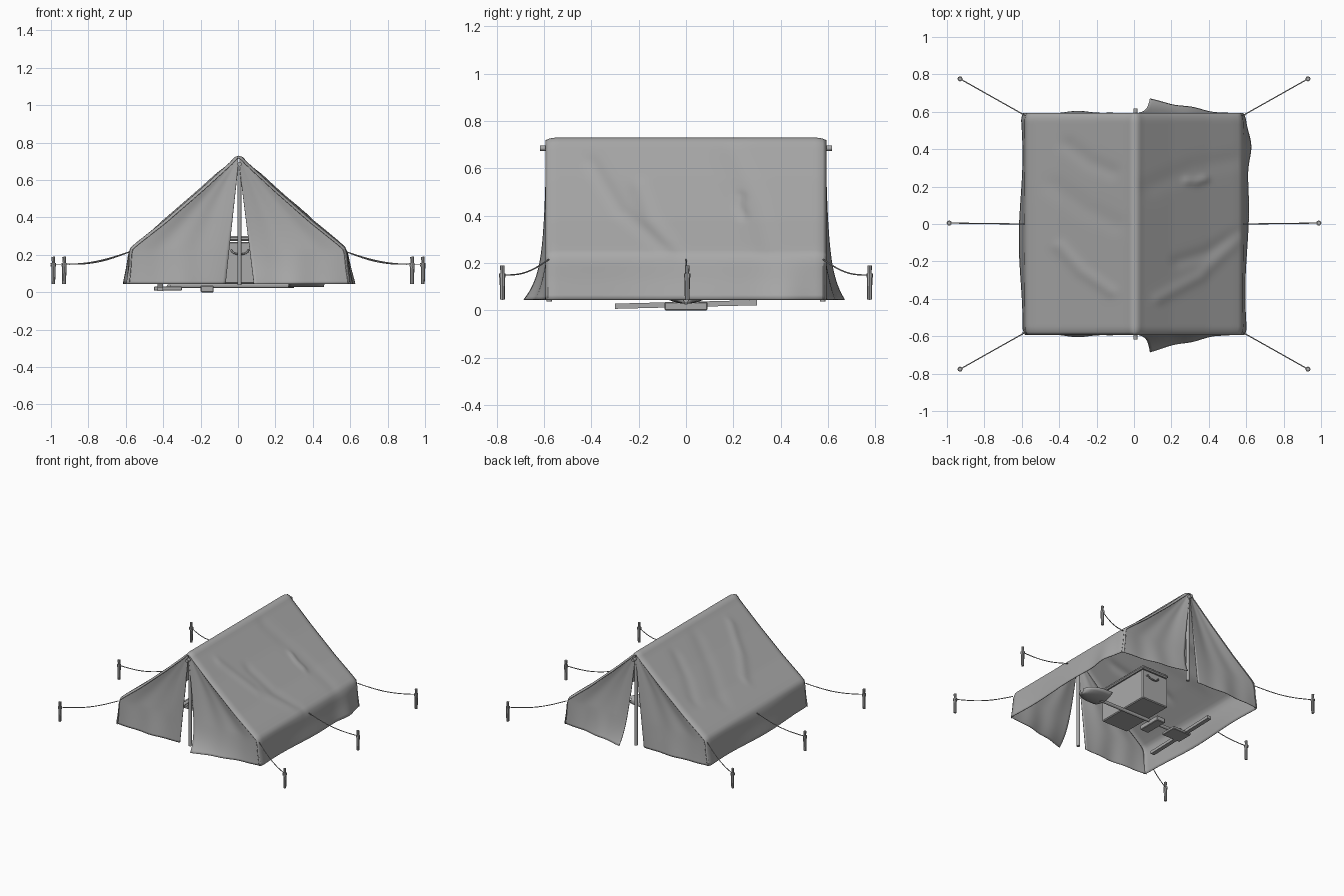
import bpy, bmesh, math
from mathutils import Vector

cube = bpy.data.objects.get("Cube")
if cube:
    bpy.data.objects.remove(cube, do_unlink=True)

grey = bpy.data.materials.new("plain_grey")
grey.use_nodes = True
grey.diffuse_color = (0.4, 0.4, 0.4, 1)
grey.node_tree.nodes["Principled BSDF"].inputs["Base Color"].default_value = (0.4, 0.4, 0.4, 1)


def finish(name, bm, smooth=True):
    bmesh.ops.recalc_face_normals(bm, faces=bm.faces)
    mesh = bpy.data.meshes.new(name)
    bm.to_mesh(mesh)
    bm.free()
    mesh.materials.append(grey)
    for p in mesh.polygons:
        p.use_smooth = smooth
    ob = bpy.data.objects.new(name, mesh)
    bpy.context.collection.objects.link(ob)
    return ob


def sheet(name, nu, nv, fn):
    """Thin cloth sheet from a function of u and v."""
    bm = bmesh.new()
    rows = [[bm.verts.new(fn(i / nu, j / nv)) for j in range(nv + 1)] for i in range(nu + 1)]
    for i in range(nu):
        for j in range(nv):
            bm.faces.new((rows[i][j], rows[i + 1][j], rows[i + 1][j + 1], rows[i][j + 1]))
    ob = finish(name, bm)
    solid = ob.modifiers.new("thickness", "SOLIDIFY")
    solid.thickness = 0.004
    solid.offset = 0
    return ob


def box(name, lo, hi, bevel=0.0):
    bm = bmesh.new()
    bmesh.ops.create_cube(bm, size=1)
    for v in bm.verts:
        v.co = [a + (b - a) * (c + 0.5) for a, b, c in zip(lo, hi, v.co)]
    if bevel:
        bmesh.ops.bevel(bm, geom=bm.edges[:], offset=bevel, segments=1, affect="EDGES")
    return finish(name, bm, False)


def rod(name, a, b, r1, r2=None, sides=12):
    a, b = Vector(a), Vector(b)
    bm = bmesh.new()
    bmesh.ops.create_cone(bm, cap_ends=True, segments=sides, radius1=r1,
                          radius2=r1 if r2 is None else r2, depth=(b - a).length)
    turn = (b - a).to_track_quat("Z", "Y")
    for v in bm.verts:
        v.co = turn @ v.co + (a + b) / 2
    finish(name, bm, False)


def cord(name, points, radius):
    cu = bpy.data.curves.new(name, "CURVE")
    cu.dimensions = "3D"
    cu.bevel_depth = radius
    cu.bevel_resolution = 1
    sp = cu.splines.new("POLY")
    sp.points.add(len(points) - 1)
    for p, co in zip(sp.points, points):
        p.co = (*co, 1)
    cu.materials.append(grey)
    ob = bpy.data.objects.new(name, cu)
    bpy.context.collection.objects.link(ob)


# Half cross-section of the tent, from ridge to hem
PROFILE = [(0, .728), (.02, .722), (.045, .695), (.2, .553), (.4, .38), (.54, .27),
           (.575, .24), (.587, .21), (.595, .13), (.608, .045)]
HEM = 0.045

# Cloth folds: side, (y, z) start, bend and end, depth, width
FOLDS = [(1, (-.4, .62), (-.28, .42), (-.07, .25), .006, .03),
         (1, (-.2, .52), (-.15, .38), (-.06, .26), -.006, .035),
         (1, (.23, .48), (.225, .44), (.24, .40), .009, .02),
         (1, (.2, .66), (.3, .45), (.34, .28), -.004, .05),
         (-1, (.42, .42), (.33, .52), (.28, .62), -.005, .04),
         (-1, (-.12, .38), (-.25, .48), (-.36, .62), .006, .03),
         (-1, (.2, .36), (.08, .5), (.0, .64), -.004, .05)]


def along_profile(t):
    """Point at fraction t of the profile, evenly by length."""
    lens = [math.dist(a, b) for a, b in zip(PROFILE, PROFILE[1:])]
    d = t * sum(lens)
    for a, b, l in zip(PROFILE, PROFILE[1:], lens):
        if d <= l:
            return a[0] + (b[0] - a[0]) * d / l, a[1] + (b[1] - a[1]) * d / l
        d -= l
    return PROFILE[-1]


def half_width(z):
    for a, b in zip(PROFILE, PROFILE[1:]):
        if b[1] <= z <= a[1]:
            return a[0] + (b[0] - a[0]) * (a[1] - z) / (a[1] - b[1])
    return 0.0


def fold_offset(s, y, z):
    total = 0.0
    p = Vector((y, z))
    for side, *pts, depth, width in FOLDS:
        if side == s:
            near = 9.0
            for a, b in zip(pts, pts[1:]):
                a, b = Vector(a), Vector(b)
                k = max(0, min(1, (p - a).dot(b - a) / (b - a).length_squared))
                near = min(near, (p - a.lerp(b, k)).length)
            total += depth * math.exp(-(near / width) ** 2)
    return total


# Roof slopes and side walls in one sheet
def roof(u, v):
    t = 2 * u - 1
    s = 1 if t >= 0 else -1
    x, z = along_profile(abs(t))
    y = (2 * v - 1) * 0.592
    edge = max(0, abs(y) - 0.55) / 0.04
    off = fold_offset(s, y, z) - 0.012 * edge ** 2
    low = max(0, min(1, (0.24 - z) / 0.19))
    flare = low * (0.01 * math.sin(7 * y * s + 1) + 0.03 * math.exp(-((y - 0.42) / .1) ** 2) * (s > 0))
    wall = z < 0.235
    x += flare + off * (1 if wall else 0.65)
    z += 0 if wall else off * 0.76
    return (s * x * (1.0 if s < 0 else 0.985) + 0.004, y, z)


sheet("tent_roof", 96, 80, roof)


# Door panels: two at each end, the left ones hanging open outwards
def door(end, s):
    def fn(u, v):
        z = HEM + (0.715 - HEM) * v
        drop = 1 - v
        outer = half_width(z + 0.008 * min(1, v * 4)) - 0.006
        gap = max(0, 0.665 - z) / 0.62
        inner = min(0.004 + (0.078 if s > 0 else 0.066) * gap, outer)
        x = outer + (inner - outer) * u
        out = 0.582 + 0.008 * u
        if s > 0:
            tip = 0.06 if end < 0 else 0.045
            out += u * (0.035 * drop ** 2 + tip * u * drop ** 8)
        else:
            out += 0.012 * math.sin(math.pi * u) * drop ** 2
        out -= 0.018 * math.sin(math.pi * u) * math.sin(math.pi * v)
        out += 0.005 * math.sin(14 * u + 3 * v) * math.sin(math.pi * u) * drop
        return (s * x * (1 if s < 0 else 0.985) + 0.004, end * out, z)
    return fn


for end, word in ((-1, "front"), (1, "back")):
    for s, side in ((-1, "right"), (1, "left")):
        sheet(f"{word}_door_{side}", 30, 48, door(end, s))
    # Upright poles
    rod(f"{word}_pole", (0.008, end * .578, .038), (0.008, end * .578, .69), .012)
rod("ridge_pole", (0.008, -.617, .685), (0.008, .617, .685), .012)


# Pegs and sagging guy ropes
def guy(name, start, px, py):
    rod(name + "_peg", (px, py, .045), (px + .002, py, .15), .010, .012, 8)
    rod(name + "_peg_top", (px + .002, py, .15), (px, py, .19), .008, .010, 8)
    for k in (.143, .152):
        rod(name + "_knot", (px, py, k - .004), (px, py, k + .004), .014, sides=8)
    a, b = Vector(start), Vector((px, py, .15))
    pts = [a.lerp(b, i / 12) - Vector((0, 0, .022 * math.sin(math.pi * i / 12))) for i in range(13)]
    cord(name + "_rope", pts, .003)


for s, side in ((-1, "right"), (1, "left")):
    guy(f"{side}_middle", (s * .585, 0, .215), s * .988, .005)
    for end, word in ((-1, "front"), (1, "back")):
        guy(f"{side}_{word}", (s * .582, end * .58, .215), s * .93, end * .776)

# Chest with a lid and a drop handle at each end
box("chest", (-.13, -.23, .045), (.09, .2, .27), .006)
box("chest_lid", (-.134, -.234, .275), (.094, .204, .3), .008)
for y, d in ((-.23, -1), (.2, 1)):
    arc = [(.01 + .045 * math.cos(a), y + d * .015, .225 + .022 * math.sin(a))
           for a in (math.pi + i * math.pi / 8 for i in range(9))]
    cord("chest_handle", [(-.035, y, .225)] + arc + [(.055, y, .225)], .005)

# Low box on the ground beside the chest
box("low_box", (-.2, -.09, 0), (-.13, .09, .036), .004)

# Shovel lying across the floor
rod("shovel_shaft", (-.36, 0, .035), (.3, 0, .035), .012)
rod("shovel_grip", (-.37, -.05, .03), (-.37, .05, .03), .012)


def blade(u, v):
    w = 0.1 * math.sqrt(max(0, 1 - (max(0, u - .3) / .71) ** 2))
    return (.27 + .19 * u, (2 * v - 1) * w, .03 + .03 * (2 * v - 1) ** 2)


sheet("shovel_blade", 10, 8, blade)

# Loose boards near the right wall
plank = box("long_board", (-.43, -.3, .014), (-.4, .3, .036))
plank.rotation_euler.x = 0.025
box("short_board", (-.45, -.06, .01), (-.3, .06, .03), .003)
